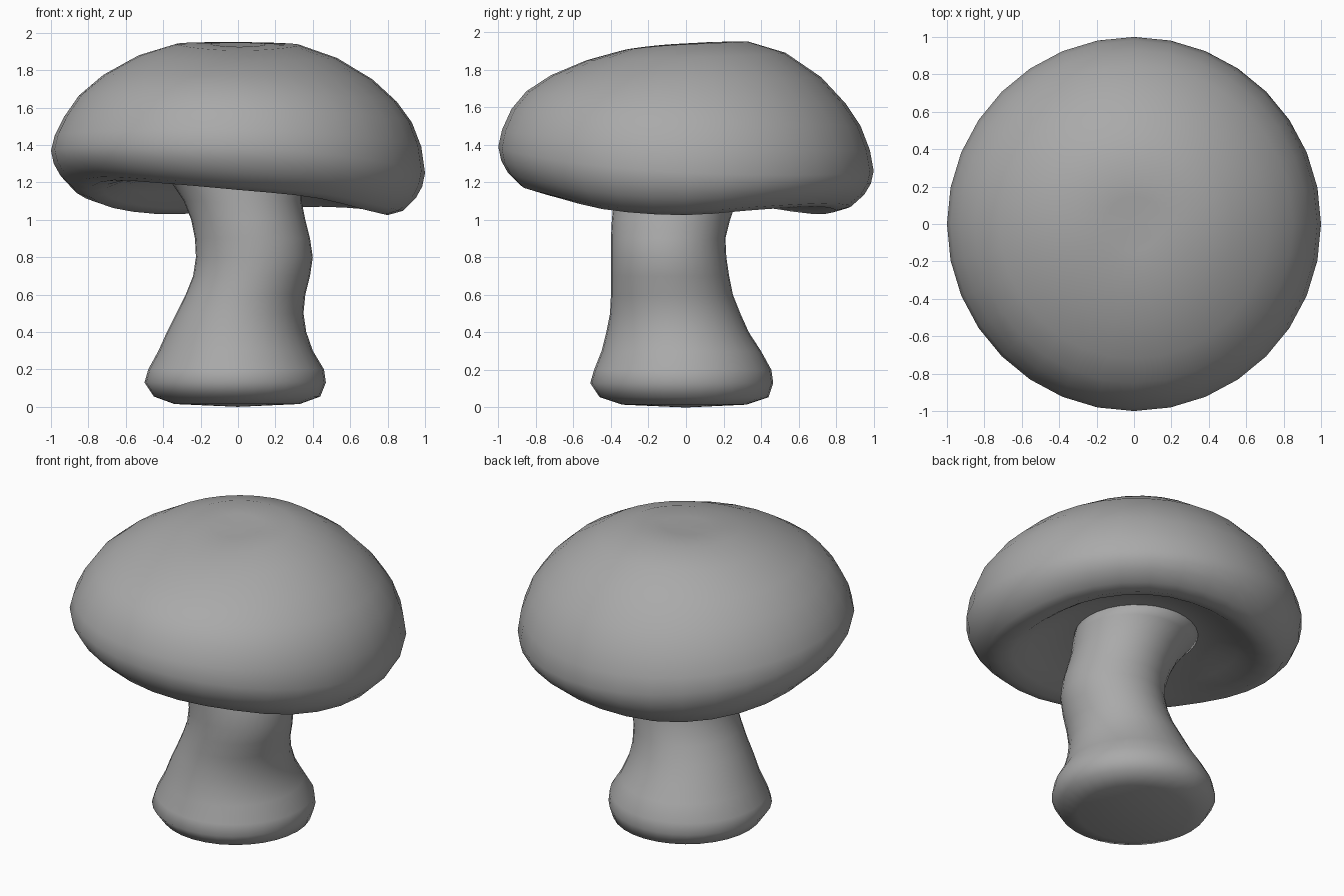
import bpy, bmesh, math

if "Cube" in bpy.data.objects:
    bpy.data.objects.remove(bpy.data.objects["Cube"])

# Mid grey for the whole mushroom
grey = bpy.data.materials.new("mid_grey")
grey.diffuse_color = (0.4, 0.4, 0.4, 1)
grey.use_nodes = True
grey.node_tree.nodes["Principled BSDF"].inputs["Base Color"].default_value = grey.diffuse_color


def around(vals, a):
    """Smooth periodic interpolation of values spaced evenly around a circle."""
    n = len(vals)
    f = (a / math.tau * n) % n
    i = int(f)
    t = f - i
    p0, p1, p2, p3 = (vals[(i + k) % n] for k in (-1, 0, 1, 2))
    return p1 + 0.5 * t * (p2 - p0 + t * (2 * p0 - 5 * p1 + 4 * p2 - p3
                                         + t * (3 * (p1 - p2) + p3 - p0)))


def loft(name, rings, end_a, end_b):
    """Skin rings of points and close both ends with a centre vertex."""
    bm = bmesh.new()
    loops = [[bm.verts.new(p) for p in r] for r in rings]
    n = len(loops[0])
    for a, b in zip(loops, loops[1:]):
        for i in range(n):
            j = (i + 1) % n
            bm.faces.new((a[i], a[j], b[j], b[i]))
    for ring, end in ((loops[0], end_a), (loops[-1], end_b)):
        c = bm.verts.new(end)
        for i in range(n):
            bm.faces.new((ring[i], ring[(i + 1) % n], c))
    bmesh.ops.recalc_face_normals(bm, faces=bm.faces)
    for f in bm.faces:
        f.smooth = True
    me = bpy.data.meshes.new(name)
    bm.to_mesh(me)
    bm.free()
    me.materials.append(grey)
    ob = bpy.data.objects.new(name, me)
    bpy.context.collection.objects.link(ob)
    return ob


# Cap: upper dome heights on the right, back, left and front at each radius
dome = [(0.15, (1.937, 1.948, 1.94, 1.925)), (0.33, (1.935, 1.95, 1.94, 1.905)),
        (0.53, (1.865, 1.89, 1.88, 1.85)), (0.72, (1.75, 1.76, 1.775, 1.77)),
        (0.85, (1.63, 1.62, 1.665, 1.685)), (0.93, (1.52, 1.50, 1.55, 1.59)),
        (0.98, (1.39, 1.37, 1.45, 1.48)), (1.0, (1.25, 1.26, 1.37, 1.39))]
# Wavy lower rim heights every 30 degrees
rim = (1.025, 1.055, 1.07, 1.05, 1.03, 1.07, 1.15, 1.21, 1.195, 1.16, 1.12, 1.05)
# Outer lip rolls from the widest ring down to the rim
lip = [(0.985, 0.68), (0.95, 0.4), (0.88, 0.1), (0.80, 0.0)]
# Hollow underside rises from the rim toward the stem
under = [(0.72, 0.15), (0.62, 0.5), (0.5, 0.8), (0.38, 1.0)]

angles = [math.tau * i / 32 for i in range(32)]


def cap_ring(r, height):
    return [(r * math.cos(a), r * math.sin(a), height(a)) for a in angles]


rings = [cap_ring(r, lambda a: around(z, a)) for r, z in dome]
wide = dome[-1][1]
rings += [cap_ring(r, lambda a: around(rim, a) * (1 - t) + around(wide, a) * t)
          for r, t in lip]
rings += [cap_ring(r, lambda a: around(rim, a) * (1 - t) + 1.24 * t)
          for r, t in under]
loft("mushroom_cap", rings, (0, 0, 1.925), (0, 0, 1.26))

# Stem: height, left, right, front and back extents of each bent section
sections = [(0.015, -0.34, 0.33, -0.34, 0.32), (0.055, -0.45, 0.44, -0.46, 0.44),
            (0.13, -0.50, 0.47, -0.51, 0.465), (0.20, -0.48, 0.46, -0.49, 0.455),
            (0.30, -0.425, 0.40, -0.45, 0.40), (0.40, -0.38, 0.365, -0.425, 0.335),
            (0.50, -0.33, 0.35, -0.405, 0.29), (0.60, -0.28, 0.36, -0.40, 0.25),
            (0.70, -0.24, 0.385, -0.40, 0.23), (0.80, -0.225, 0.40, -0.40, 0.215),
            (0.90, -0.23, 0.385, -0.40, 0.21), (1.00, -0.25, 0.36, -0.395, 0.235),
            (1.10, -0.29, 0.34, -0.385, 0.27), (1.19, -0.35, 0.34, -0.385, 0.32),
            (1.27, -0.42, 0.34, -0.38, 0.38)]
rings = []
for z, x0, x1, y0, y1 in sections:
    rings.append([((x0 + x1) / 2 + (x1 - x0) / 2 * math.cos(a),
                   (y0 + y1) / 2 + (y1 - y0) / 2 * math.sin(a), z) for a in angles])
loft("mushroom_stem", rings, (0, 0, 0), (0, 0, 1.3))
